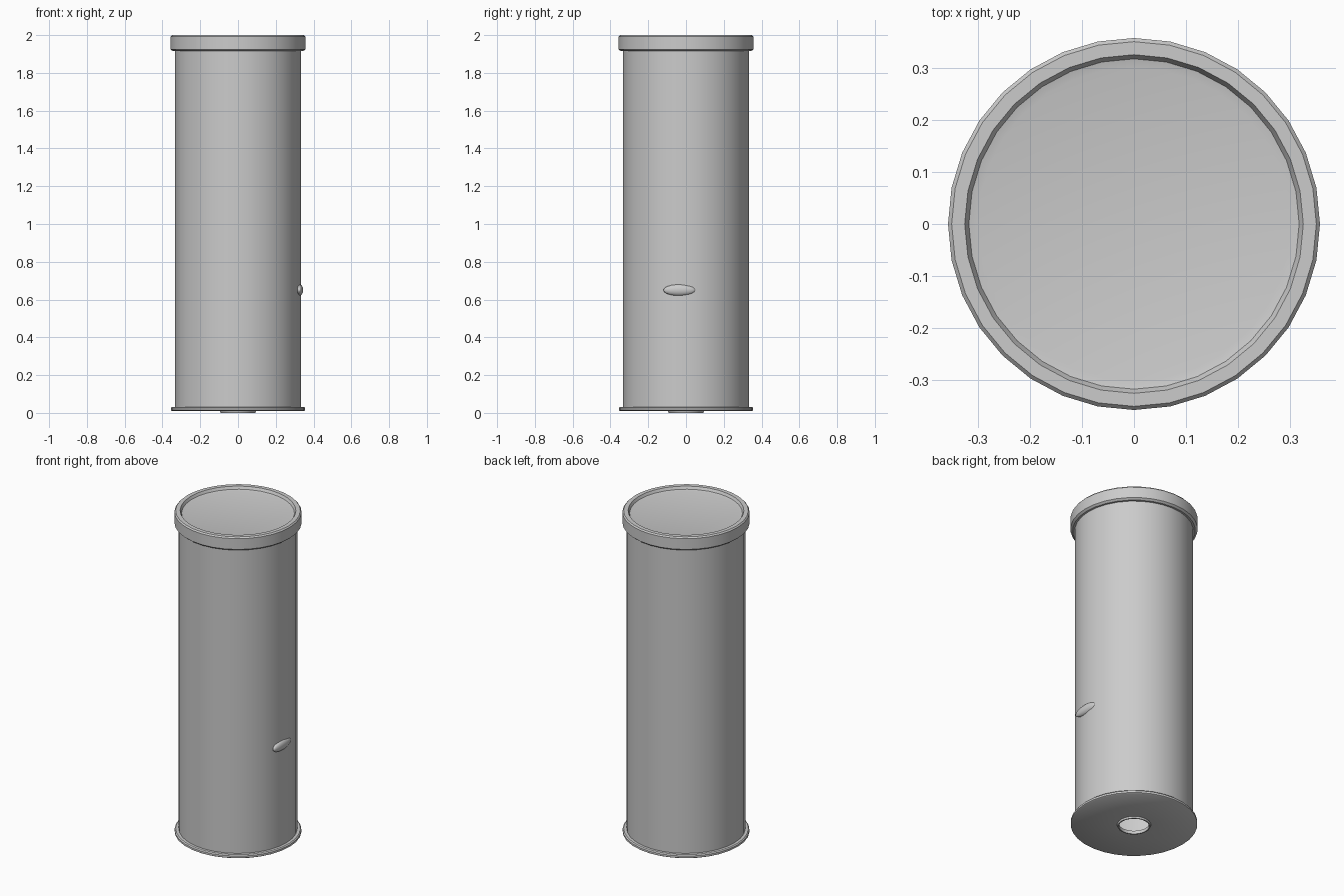
import bpy
import math

SIDES = 32

cube = bpy.data.objects.get("Cube")
if cube:
    bpy.data.objects.remove(cube, do_unlink=True)

grey = bpy.data.materials.new("plain_grey")
grey.use_nodes = True
colour = (0.6, 0.6, 0.6, 1)
grey.diffuse_color = colour
grey.node_tree.nodes["Principled BSDF"].inputs["Base Color"].default_value = colour


def finish(obj, name):
    obj.name = name
    obj.data.materials.append(grey)
    bpy.ops.object.select_all(action="DESELECT")
    obj.select_set(True)
    bpy.context.view_layer.objects.active = obj
    bpy.ops.object.shade_smooth_by_angle(angle=math.radians(35))


def lathe(name, profile, closed=False):
    """Spin a (radius, height) profile around z; a zero radius makes a pole."""
    verts, rings = [], []
    for r, z in profile:
        start = len(verts)
        if r == 0:
            verts.append((0, 0, z))
            rings.append([start] * SIDES)
        else:
            for i in range(SIDES):
                a = math.tau * i / SIDES
                verts.append((r * math.cos(a), r * math.sin(a), z))
            rings.append(list(range(start, start + SIDES)))
    faces = []
    pairs = list(zip(rings, rings[1:]))
    if closed:
        pairs.append((rings[-1], rings[0]))
    for low, high in pairs:
        for i in range(SIDES):
            j = (i + 1) % SIDES
            corners = [low[i], low[j], high[j], high[i]]
            faces.append(list(dict.fromkeys(corners)))
    mesh = bpy.data.meshes.new(name)
    mesh.from_pydata(verts, [], faces)
    obj = bpy.data.objects.new(name, mesh)
    bpy.context.collection.objects.link(obj)
    finish(obj, name)


# Thin hollow wall
lathe("can_body", [(0.333, 0.02), (0.333, 1.93), (0.325, 1.93), (0.325, 0.02)], closed=True)

# Flared base with a small lipped hole in the middle
lathe("can_base", [(0.085, 0), (0.092, 0), (0.095, 0.01), (0.35, 0.01), (0.356, 0.014),
                   (0.356, 0.026), (0.35, 0.032), (0.325, 0.032), (0.325, 0.02),
                   (0.085, 0.02)], closed=True)

# Overhanging lid with a shallow recessed top
lathe("lid", [(0, 1.92), (0.345, 1.915), (0.357, 1.925), (0.357, 1.992), (0.35, 2.0),
              (0.325, 2.0), (0.317, 1.984), (0.3, 1.98), (0, 1.98)])

# Small raised dent on the left side
bpy.ops.mesh.primitive_uv_sphere_add(segments=24, ring_count=12, radius=1,
                                     location=(0.325, -0.035, 0.65))
bump = bpy.context.object
bump.scale = (0.02, 0.085, 0.03)
finish(bump, "side_bump")
